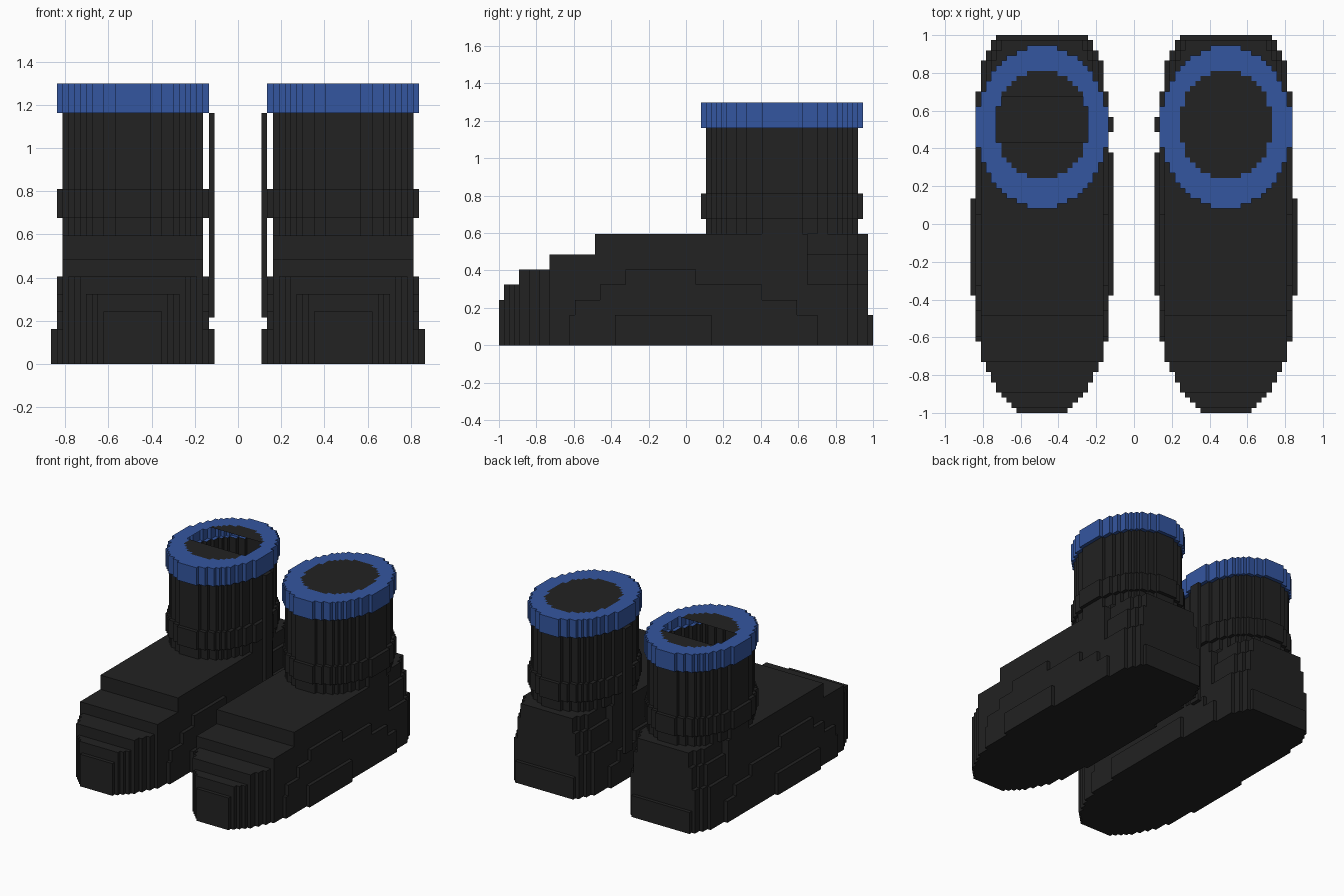
import bpy
import bmesh

if "Cube" in bpy.data.objects:
    bpy.data.objects.remove(bpy.data.objects["Cube"])

UNIT = 2 / 74      # edge of one block
MID = 18           # centre line of a boot, in blocks
HEEL = 19          # centre of the leg opening along y


def material(name, colour):
    mat = bpy.data.materials.new(name)
    mat.use_nodes = True
    mat.diffuse_color = colour
    mat.node_tree.nodes["Principled BSDF"].inputs["Base Color"].default_value = colour
    return mat


BLACK = material("soft black", (0.016, 0.016, 0.016, 1))
BLUE = material("cuff blue", (0.034, 0.093, 0.352, 1))


def ellipse(rx, ry, cy=HEEL):
    return lambda x, y: ((x - MID) / rx) ** 2 + ((y - cy) / ry) ** 2 < 1


def nowhere(x, y):
    return False


def build(name, side, mat, slabs, skip_top=nowhere, skip_bottom=nowhere):
    """Stepped block solid from slabs (z0, z1, inside test); skips open its ends."""
    bm = bmesh.new()
    cells = [{(i, j) for i in range(4, 32) for j in range(-37, 37)
              if inside(i + .5, j + .5)} for _, _, inside in slabs]

    def face(*points):
        bm.faces.new([bm.verts.new((side * x * UNIT, y * UNIT, z * UNIT))
                      for x, y, z in points])

    for n, (low, high, _) in enumerate(slabs):
        here = cells[n]
        above = cells[n + 1] if n + 1 < len(slabs) else set()
        below = cells[n - 1] if n else set()
        for i, j in here:
            ring = [(i, j), (i + 1, j), (i + 1, j + 1), (i, j + 1)]
            around = [(i, j - 1), (i + 1, j), (i, j + 1), (i - 1, j)]
            for k, other in enumerate(around):
                if other not in here:
                    a, b = ring[k], ring[(k + 1) % 4]
                    face((*a, low), (*b, low), (*b, high), (*a, high))
            if (i, j) not in above and not (not above and skip_top(i + .5, j + .5)):
                face(*[(*p, high) for p in ring])
            if (i, j) not in below and not (not below and skip_bottom(i + .5, j + .5)):
                face(*[(*p, low) for p in reversed(ring)])
    if side < 0:
        bmesh.ops.reverse_faces(bm, faces=bm.faces[:])
    finish(name, bm, mat)


def finish(name, bm, mat):
    bmesh.ops.remove_doubles(bm, verts=bm.verts[:], dist=UNIT / 20)
    mesh = bpy.data.meshes.new(name)
    bm.to_mesh(mesh)
    bm.free()
    mesh.materials.append(mat)
    bpy.context.collection.objects.link(bpy.data.objects.new(name, mesh))


# Sole outline: half width up to each y, toe to heel
OUTLINE = [(-36, 5), (-35, 6), (-34, 7), (-33, 8), (-31, 9), (-29, 10), (-27, 11),
           (-23, 12), (-14, 13), (5, 14), (26, 13), (32, 12), (34, 11), (36, 10), (37, 9)]


def foot_layer(front, back, bulge, taper):
    """Clip the sole outline and narrow it to 12, or 13 between the bulge ends."""
    def inside(x, y):
        if not front < y < back:
            return False
        half = next(w for end, w in OUTLINE if y < end)
        if x < MID and 5 < y < 14:
            half = 14
        if bulge:
            half = min(half, 13 if bulge[0] < y < bulge[1] else 12)
        if y > 24:
            half -= taper
        return abs(x - MID) < half
    return inside


FOOT = [(0, 6, foot_layer(-37, 37, None, 0)),
        (6, 9, foot_layer(-37, 36, (-22, 22), 0)),
        (9, 12, foot_layer(-36, 36, (-17, 15), 0)),
        (12, 15, foot_layer(-33, 36, (-12, 2), 1)),
        (15, 18, foot_layer(-27, 36, (0, 0), 1)),
        (18, 22, foot_layer(-18, 36, (0, 0), 2))]

leg = ellipse(12, 15)
wide = ellipse(13, 16)
opening = ellipse(9.1, 10.6, HEEL + .5)


def everywhere(x, y):
    return True


for side, label in ((1, "left"), (-1, "right")):
    build(label + "_foot", side, BLACK, FOOT)
    # Hollow leg with a raised ankle band
    build(label + "_leg", side, BLACK, [(22, 25, leg), (25, 30, wide), (30, 43, leg)],
          everywhere, everywhere)
    build(label + "_cuff", side, BLUE, [(43, 48, wide)], opening, leg)
    # Thin pull strip on the inner side
    build(label + "_inner_strip", side, BLACK,
          [(8, 43, lambda x, y: x < 5 and 18 < y < 21)])

    # Flat lining across the opening, with a slot in the right boot
    bm = bmesh.new()
    for i in range(4, 32):
        for j in range(37):
            slot = side < 0 and 16 <= j < 25
            if opening(i + .5, j + .5) and not slot:
                ring = [(i, j), (i + 1, j), (i + 1, j + 1), (i, j + 1)]
                if side < 0:
                    ring.reverse()
                bm.faces.new([bm.verts.new((side * x * UNIT, y * UNIT, 48 * UNIT))
                              for x, y in ring])
    finish(label + "_lining", bm, BLACK)
